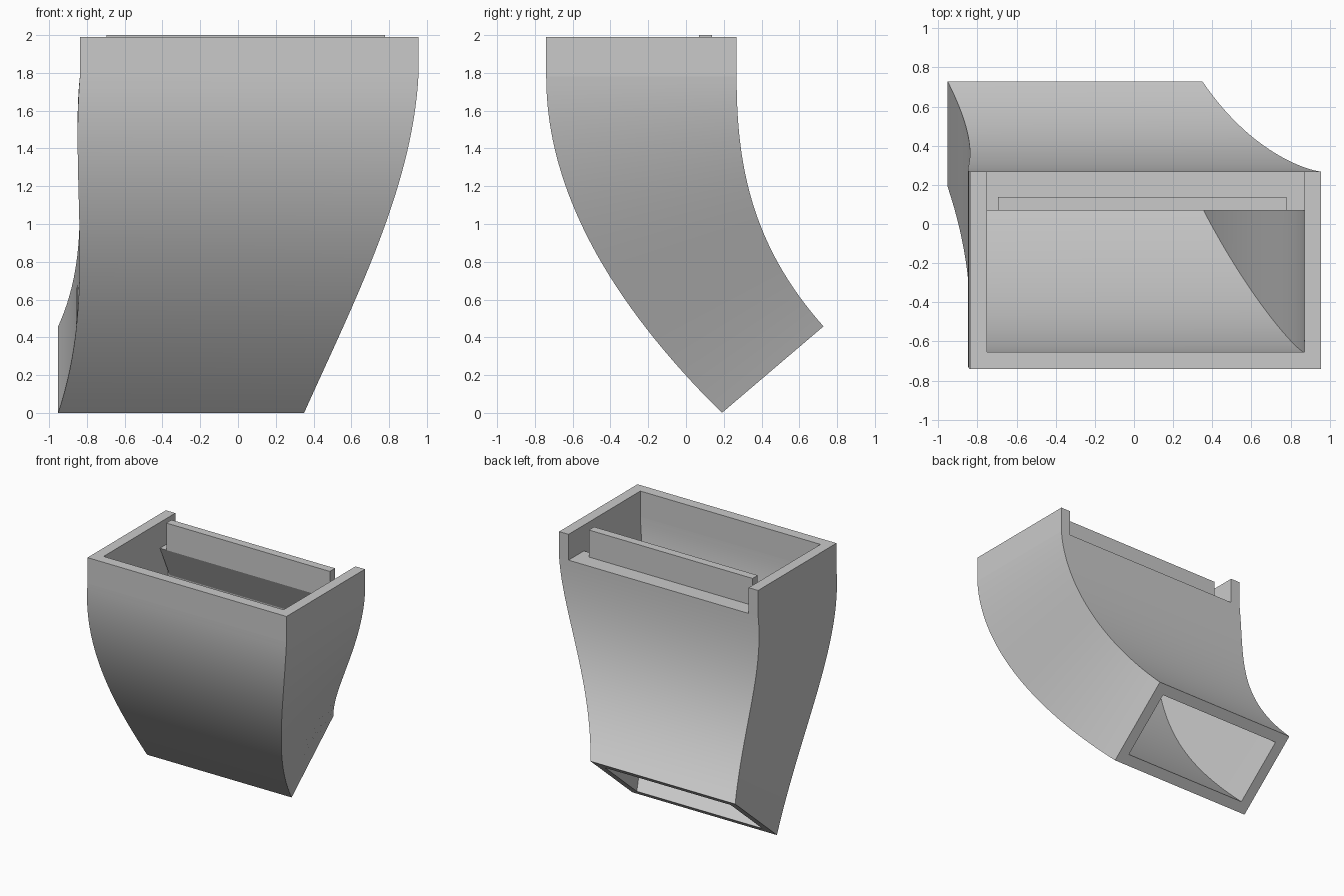
import bpy, bmesh
from math import radians
from mathutils import Vector

cube = bpy.data.objects.get("Cube")
if cube:
    bpy.data.objects.remove(cube, do_unlink=True)

WALL = 0.085      # wall thickness
LEDGE_Z = 1.78    # where the curved duct meets the straight rim
RIM_Z = 1.99
LEFT, RIGHT, FRONT, BACK = -0.837, 0.955, -0.74, 0.268
STEPS = 32

grey = bpy.data.materials.new("plain grey")
grey.use_nodes = True
colour = (0.59, 0.59, 0.59, 1)
grey.diffuse_color = colour
grey.node_tree.nodes["Principled BSDF"].inputs["Base Color"].default_value = colour


def finish(name, bm, smooth=False):
    bmesh.ops.recalc_face_normals(bm, faces=bm.faces)
    mesh = bpy.data.meshes.new(name)
    bm.to_mesh(mesh)
    bm.free()
    mesh.materials.append(grey)
    obj = bpy.data.objects.new(name, mesh)
    bpy.context.collection.objects.link(obj)
    if smooth:
        bpy.ops.object.select_all(action='DESELECT')
        obj.select_set(True)
        bpy.context.view_layer.objects.active = obj
        bpy.ops.object.shade_smooth_by_angle(angle=radians(30))


def prism(name, points, offset):
    """Closed outline extruded along an offset."""
    bm = bmesh.new()
    start = [bm.verts.new(p) for p in points]
    end = [bm.verts.new(Vector(p) + Vector(offset)) for p in points]
    bm.faces.new(start)
    bm.faces.new(end)
    for k in range(len(points)):
        bm.faces.new((start[k - 1], start[k], end[k], end[k - 1]))
    finish(name, bm)


def hermite(a, b, slope_a, slope_b, t):
    return ((2*t**3 - 3*t**2 + 1) * a + (t**3 - 2*t**2 + t) * slope_a
            + (3*t**2 - 2*t**3) * b + (t**3 - t**2) * slope_b)


def section(t):
    """Outer and inner rectangle of the duct at t (0 top, 1 outlet)."""
    left = hermite(LEFT, -0.952, -0.15, -0.6, t)
    right = hermite(RIGHT, 0.35, -0.1, -0.8, t)
    front = Vector((hermite(FRONT, 0.19, 0, 1.8, t), LEDGE_Z * (1 - t)))
    back = Vector((hermite(BACK, 0.728, 0, 1.18, t),
                   LEDGE_Z + (0.458 - LEDGE_Z) * t))
    inset = (back - front).normalized() * WALL

    def ring(x0, x1, f, b):
        return [(x0, *f), (x1, *f), (x1, *b), (x0, *b)]
    return (ring(left, right, front, back)
            + ring(left + WALL, right - WALL, front + inset, back - inset))


# Curved rectangular duct with an open outlet
bm = bmesh.new()
rings = [[bm.verts.new(p) for p in section(i / STEPS)] for i in range(STEPS + 1)]
for upper, lower in zip(rings, rings[1:]):
    for base in (0, 4):
        for k in range(4):
            a, b = base + k, base + (k + 1) % 4
            bm.faces.new((upper[a], upper[b], lower[b], lower[a]))
for ring in (rings[0], rings[-1]):
    for k in range(4):
        n = (k + 1) % 4
        bm.faces.new((ring[k], ring[n], ring[4 + n], ring[4 + k]))
finish("curved_duct", bm, smooth=True)

# Straight three-sided rim, open at the back
in_left, in_right, in_front = LEFT + WALL, RIGHT - WALL, FRONT + WALL
rim = [(LEFT, FRONT), (RIGHT, FRONT), (RIGHT, BACK), (in_right, BACK),
       (in_right, in_front), (in_left, in_front), (in_left, BACK), (LEFT, BACK)]
prism("top_rim", [(x, y, LEDGE_Z) for x, y in rim], (0, 0, RIM_Z - LEDGE_Z))

# Sloped bracket that widens the back ledge inwards
bracket = [(0.2, LEDGE_Z), (0.07, LEDGE_Z), (0.2, 1.5)]
prism("back_ledge", [(in_left, y, z) for y, z in bracket],
      (in_right - in_left, 0, 0))

# Upright strip standing on the ledge
strip = [(-0.695, 0.07), (0.778, 0.07), (0.778, 0.137), (-0.695, 0.137)]
prism("upright_strip", [(x, y, LEDGE_Z) for x, y in strip], (0, 0, 2 - LEDGE_Z))
